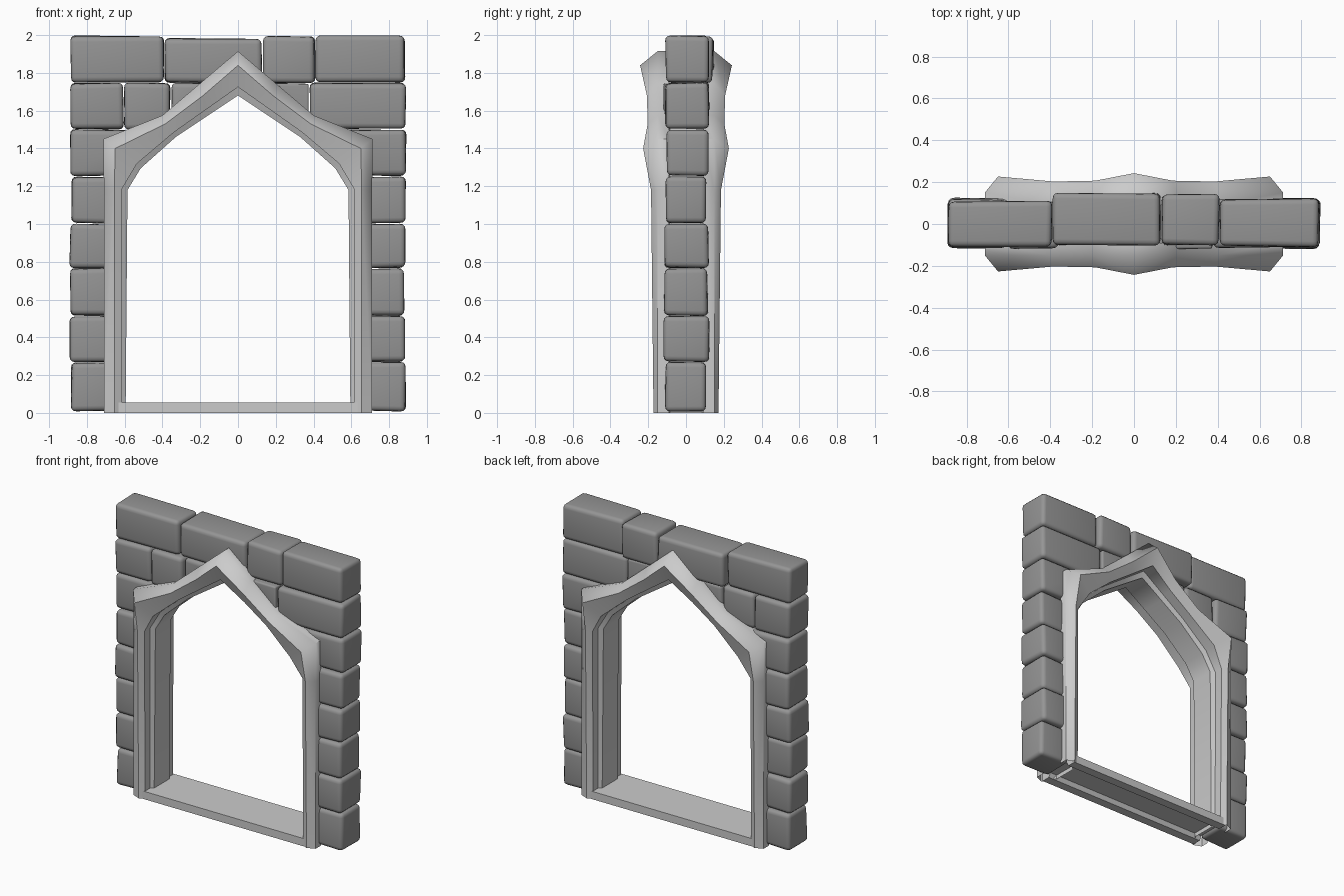
import bpy, bmesh, random
from mathutils import Vector

if "Cube" in bpy.data.objects:
    bpy.data.objects.remove(bpy.data.objects["Cube"])

random.seed(4)


def grey(name, v):
    m = bpy.data.materials.new(name)
    m.diffuse_color = (v, v, v, 1)
    m.use_nodes = True
    m.node_tree.nodes["Principled BSDF"].inputs["Base Color"].default_value = m.diffuse_color
    return m


STONE, TRIM = grey("dark_stone", .3), grey("light_trim", .52)


def finish(name, bm, mat, angle=0.6):
    bmesh.ops.recalc_face_normals(bm, faces=bm.faces)
    me = bpy.data.meshes.new(name)
    bm.to_mesh(me)
    bm.free()
    me.materials.append(mat)
    ob = bpy.data.objects.new(name, me)
    bpy.context.collection.objects.link(ob)
    bpy.ops.object.select_all(action='DESELECT')
    ob.select_set(True)
    bpy.context.view_layer.objects.active = ob
    bpy.ops.object.shade_smooth_by_angle(angle=angle)
    return ob


def stone(name, x0, x1, z0, z1, y0=None, y1=None, clip=False):
    """Worn block with uneven corners; clip trims it along the arch line."""
    y0 = -random.uniform(.105, .122) if y0 is None else y0
    y1 = random.uniform(.107, .13) if y1 is None else y1
    bm = bmesh.new()
    bmesh.ops.create_cube(bm, size=1)
    for v in bm.verts:
        j = [random.uniform(0, .009) for _ in range(3)]
        v.co = Vector((x1 - j[0] if v.co.x > 0 else x0 + j[0],
                       y1 - j[1] if v.co.y > 0 else y0 + j[1],
                       z1 - j[2] if v.co.z > 0 else z0 + j[2]))
    if clip:
        side = 1 if x0 + x1 > 0 else -1
        cut = bmesh.ops.bisect_plane(
            bm, geom=bm.verts[:] + bm.edges[:] + bm.faces[:],
            plane_co=(0, 0, 1.755), plane_no=(side * .71, 0, 1), clear_inner=True)
        edges = [e for e in cut['geom_cut'] if isinstance(e, bmesh.types.BMEdge)]
        if edges:
            bmesh.ops.edgeloop_fill(bm, edges=edges)
    bmesh.ops.bevel(bm, geom=bm.edges[:], offset=.028, segments=3,
                    profile=.55, affect='EDGES', clamp_overlap=True)
    finish(name, bm, STONE, 0.9)


# Side columns of stones, the top pair cut to the arch shoulders
levels = [.008, .27, .513, .768, 1.003, 1.253, 1.503, 1.75, 2.0]
for i in range(6):
    for side in (-1, 1):
        far = .888 + random.uniform(-.004, .006)
        near = .5 if i == 5 else .645
        a, b = sorted((side * far, side * near))
        stone("column_stone", a, b, levels[i] - .003, levels[i + 1], clip=(i == 5))

# Course cut to the arch
for a, b in ((-.89, -.602), (-.605, -.355), (-.358, -.08), (.1, .38), (.377, .892)):
    stone("arch_course_stone", a, b, 1.498, 1.75, clip=True)

# Top course
for a, b, y0, y1, top in ((-.89, -.388, -.112, .112, 2.0), (-.393, .131, -.105, .15, 1.988),
                          (.128, .411, -.105, .145, 1.997), (.407, .888, -.112, .125, 2.0)):
    stone("top_stone", a, b, 1.745, top, y0, y1)

# Arch frame: stations from the foot to the peak
outer = [(.71, 0), (.71, 1.18), (.713, 1.45), (.40, 1.575), (.20, 1.745), (0, 1.915)]
ridge = [(.655, 0, .172), (.655, 1.18, .185), (.65, 1.40, .227),
         (.385, 1.53, .203), (.185, 1.68, .207), (0, 1.84, .243)]
inner = [(.615, 0), (.618, 1.18), (.535, 1.32), (.34, 1.485), (.17, 1.605), (0, 1.725)]
soffit = [(.595, 0), (.585, 1.18), (.515, 1.295), (.33, 1.46), (.165, 1.57), (0, 1.68)]
bm = bmesh.new()
rows = []
for o, r, n, s in zip(outer, ridge, inner, soffit):
    lip = .155 + (r[2] - .172) * .55
    half = [(o[0], .09, o[1]), (o[0], .15, o[1]), (r[0], r[2], r[1]),
            (n[0], lip, n[1]), (n[0], .10, n[1]), (s[0], .085, s[1])]
    ring = [(x, -y, z) for x, y, z in half] + half[::-1]
    rows.append([bm.verts.new(p) for p in ring])
for p, q in zip(rows, rows[1:]):
    for i in range(len(p) - 1):
        bm.faces.new((p[i], p[i + 1], q[i + 1], q[i]))
frame = finish("arch_frame", bm, TRIM, 0.9)
mirror = frame.modifiers.new("mirror", 'MIRROR')
mirror.use_axis[0] = True

# Sill with a channel underneath
section = [(-.163, 0), (-.163, .055), (.163, .055), (.163, 0),
           (.1, 0), (.085, .03), (-.085, .03), (-.1, 0)]
bm = bmesh.new()
face = bm.faces.new([bm.verts.new((-.65, y, z)) for y, z in section])
ext = bmesh.ops.extrude_face_region(bm, geom=[face], use_keep_orig=True)
bmesh.ops.translate(bm, vec=(1.3, 0, 0),
                    verts=[g for g in ext['geom'] if isinstance(g, bmesh.types.BMVert)])
finish("sill", bm, TRIM)
